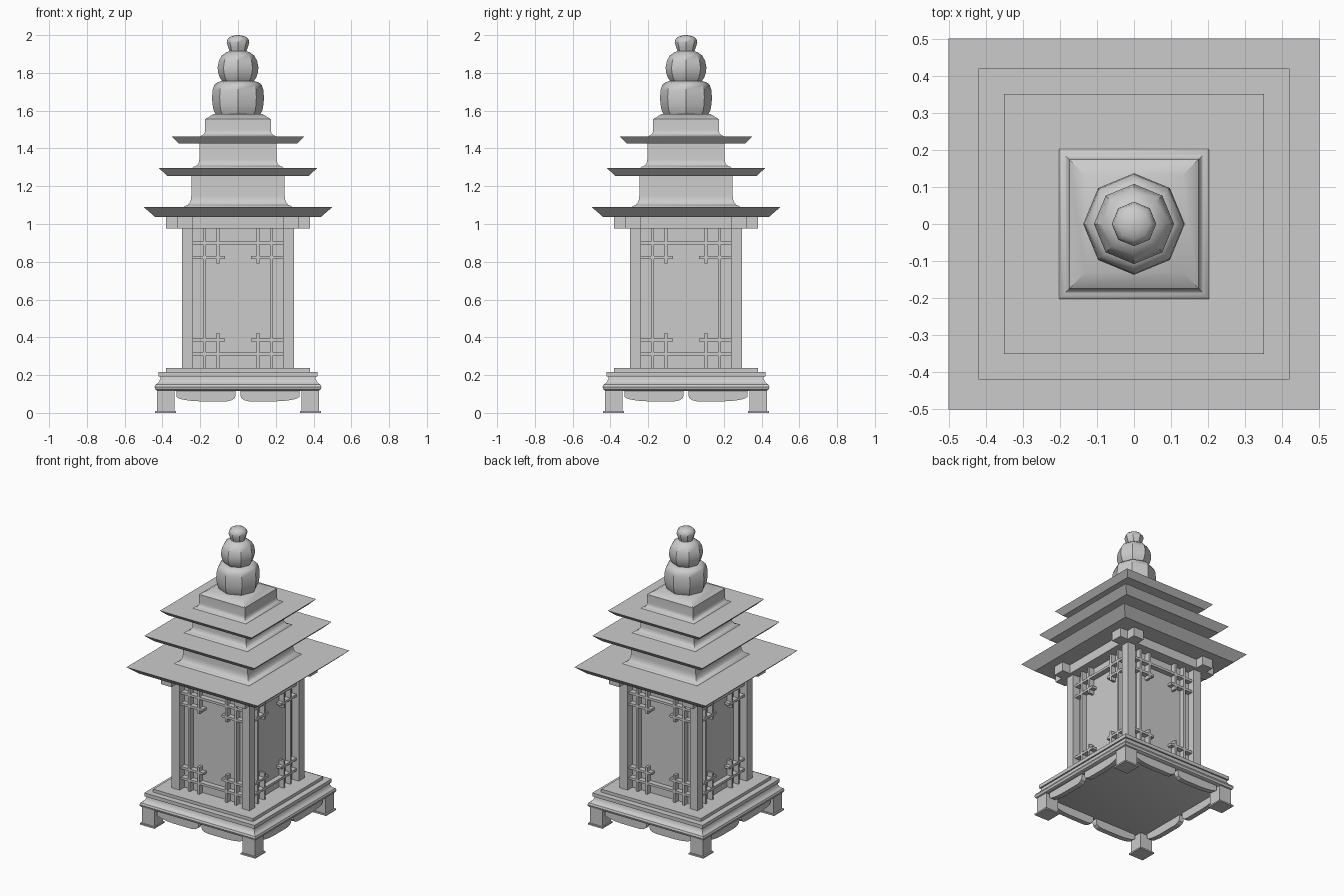
import bpy, bmesh, math
from mathutils import Matrix

if "Cube" in bpy.data.objects:
    bpy.data.objects.remove(bpy.data.objects["Cube"])


def finish(name, bm, smooth=False):
    bmesh.ops.recalc_face_normals(bm, faces=bm.faces)
    me = bpy.data.meshes.new(name)
    bm.to_mesh(me)
    bm.free()
    ob = bpy.data.objects.new(name, me)
    bpy.context.collection.objects.link(ob)
    if smooth:
        bpy.ops.object.select_all(action='DESELECT')
        ob.select_set(True)
        bpy.context.view_layer.objects.active = ob
        bpy.ops.object.shade_smooth_by_angle(angle=math.radians(35))
    return ob


def stack(name, profile, sides=4, smooth=True):
    """Regular n-sided loft of (half width or radius, z) pairs."""
    bm = bmesh.new()
    start, k = (math.pi / 4, math.sqrt(2)) if sides == 4 else (0, 1)
    rings = []
    for r, z in profile:
        rings.append([bm.verts.new((r * k * math.cos(start + i * math.tau / sides),
                                    r * k * math.sin(start + i * math.tau / sides), z))
                      for i in range(sides)])
    for a, b in zip(rings, rings[1:]):
        for i in range(sides):
            j = (i + 1) % sides
            bm.faces.new((a[i], a[j], b[j], b[i]))
    bm.faces.new(rings[0])
    bm.faces.new(rings[-1])
    return finish(name, bm, smooth)


def add_box(bm, x0, x1, y0, y1, z0, z1):
    m = Matrix.Translation(((x0 + x1) / 2, (y0 + y1) / 2, (z0 + z1) / 2))
    m = m @ Matrix.Diagonal((x1 - x0, y1 - y0, z1 - z0, 1))
    bmesh.ops.create_cube(bm, size=1, matrix=m)


def spin4(bm):
    """Repeat the front geometry on all four sides."""
    geom = bm.verts[:] + bm.edges[:] + bm.faces[:]
    for i in range(1, 4):
        new = bmesh.ops.duplicate(bm, geom=geom)['geom']
        vs = [v for v in new if isinstance(v, bmesh.types.BMVert)]
        bmesh.ops.rotate(bm, verts=vs, cent=(0, 0, 0),
                         matrix=Matrix.Rotation(i * math.pi / 2, 3, 'Z'))


# Legs with thin foot pads
bm = bmesh.new()
add_box(bm, -0.43, -0.337, -0.43, -0.337, 0.01, 0.12)
add_box(bm, -0.44, -0.329, -0.44, -0.329, 0, 0.01)
spin4(bm)
finish("legs", bm)

# Scalloped apron, two lobes per side
lobe = [(-0.325, 0.12), (-0.325, 0.085), (-0.315, 0.077), (-0.29, 0.07), (-0.25, 0.064),
        (-0.2, 0.061), (-0.06, 0.061), (-0.035, 0.066), (-0.018, 0.077), (-0.012, 0.092),
        (-0.012, 0.12)]
bm = bmesh.new()
for s in (-1, 1):
    face = bm.faces.new([bm.verts.new((s * x, -0.415, z)) for x, z in lobe])
    ext = bmesh.ops.extrude_face_region(bm, geom=[face], use_keep_orig=True)['geom']
    bmesh.ops.translate(bm, vec=(0, 0.035, 0),
                        verts=[v for v in ext if isinstance(v, bmesh.types.BMVert)])
spin4(bm)
finish("apron", bm)

# Base moulding and platform slabs
stack("base_moulding", [(0.425, 0.117), (0.437, 0.123), (0.442, 0.137), (0.437, 0.15),
                        (0.425, 0.157), (0.418, 0.165), (0.412, 0.178), (0.41, 0.192)])
stack("platform_lower", [(0.42, 0.192), (0.42, 0.216)])
stack("platform_upper", [(0.38, 0.216), (0.38, 0.237)])

# Body: recessed walls and corner posts
stack("walls", [(0.245, 0.237), (0.245, 1.04)])
bm = bmesh.new()
add_box(bm, -0.297, -0.237, -0.297, -0.237, 0.237, 0.976)
spin4(bm)
finish("corner_posts", bm)

# Window lattice on every side
bm = bmesh.new()
h, y0, y1 = 0.008, -0.28, -0.243
for z in (0.312, 0.9):
    add_box(bm, -0.237, 0.237, y0, y1, z - h, z + h)
for s in (-1, 1):
    add_box(bm, s * 0.177 - h, s * 0.177 + h, y0, y1, 0.237, 0.976)
    for za, zb in ((0.237, 0.423), (0.79, 0.976)):
        add_box(bm, s * 0.106 - h, s * 0.106 + h, y0, y1, za, zb)
    xa, xb = sorted((s * 0.07, s * 0.237))
    for z in (0.385, 0.823):
        add_box(bm, xa, xb, y0, y1, z - h, z + h)
spin4(bm)
finish("lattice", bm)

# Crossing beams under the eaves
bm = bmesh.new()
add_box(bm, -0.38, 0.38, -0.32, -0.24, 0.976, 1.04)
spin4(bm)
finish("eave_beams", bm)

# Three roofs, each with a flared storey on top
roofs = [(0.44, 0.50, 1.038, 1.09), (0.375, 0.42, 1.255, 1.297), (0.315, 0.35, 1.427, 1.462)]
for n, (r0, r1, z0, z1) in enumerate(roofs, 1):
    stack(f"roof_{n}", [(r0, z0), (r1, z1)])
storeys = [(0.286, 0.247, 1.09, 0.06, 1.255), (0.242, 0.205, 1.297, 0.045, 1.427),
           (0.202, 0.174, 1.462, 0.035, 1.555)]
for n, (r0, r1, z0, dz, top) in enumerate(storeys, 1):
    arc = [i * math.pi / 8 for i in range(5)]
    prof = [(r0, z0)] + [(r1 + (r0 - 0.006 - r1) * (1 - math.sin(a)),
                          z0 + 0.006 + (dz - 0.006) * (1 - math.cos(a))) for a in arc]
    prof.append((r1, top))
    if n == 3:
        prof.append((0.13, 1.582))
    stack(f"storey_{n}", prof)

# Eight-sided gourd finial
stack("finial_lower", [(0.118, 1.58), (0.13, 1.605), (0.136, 1.64), (0.137, 1.675),
                       (0.134, 1.71), (0.126, 1.735), (0.11, 1.75), (0.085, 1.757)], 8)
stack("finial_middle", [(0.08, 1.752), (0.097, 1.775), (0.106, 1.805), (0.108, 1.83),
                        (0.101, 1.865), (0.085, 1.893), (0.06, 1.91), (0.045, 1.915)], 8)
stack("finial_knob", [(0.044, 1.91), (0.052, 1.935), (0.06, 1.96), (0.056, 1.978),
                      (0.042, 1.991), (0.02, 1.998), (0.004, 2.0)], 8)
